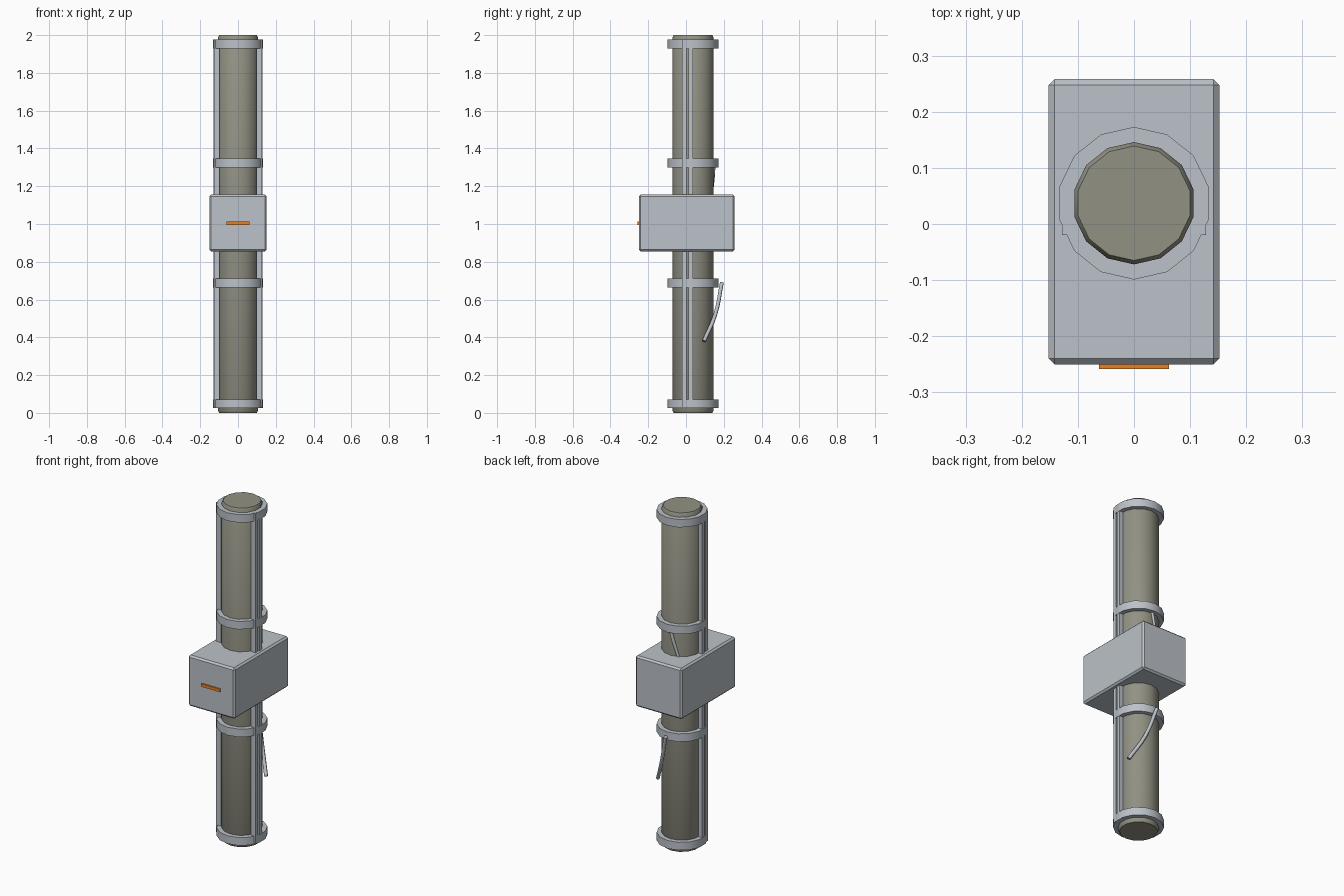
import bpy, bmesh, math
from mathutils import Vector

if "Cube" in bpy.data.objects:
    bpy.data.objects.remove(bpy.data.objects["Cube"], do_unlink=True)

AXIS_Y = 0.037   # centre line of the tube
SIDES = 14


def material(name, rgb):
    m = bpy.data.materials.new(name)
    m.use_nodes = True
    m.diffuse_color = (*rgb, 1)
    m.node_tree.nodes["Principled BSDF"].inputs["Base Color"].default_value = (*rgb, 1)
    return m


GREY = material("pale grey metal", (0.50, 0.54, 0.58))
OLIVE = material("olive grey", (0.29, 0.285, 0.23))
ORANGE = material("orange light", (0.80, 0.22, 0.02))


def smooth(obj):
    bpy.ops.object.select_all(action="DESELECT")
    obj.select_set(True)
    bpy.context.view_layer.objects.active = obj
    bpy.ops.object.shade_smooth_by_angle(angle=math.radians(30))


def add_object(name, bm, mat):
    bmesh.ops.recalc_face_normals(bm, faces=bm.faces)
    mesh = bpy.data.meshes.new(name)
    bm.to_mesh(mesh)
    bm.free()
    mesh.materials.append(mat)
    obj = bpy.data.objects.new(name, mesh)
    bpy.context.collection.objects.link(obj)
    return obj


def box(name, low, high, mat, bevel=0):
    bm = bmesh.new()
    bmesh.ops.create_cube(bm, size=1)
    low, high = Vector(low), Vector(high)
    for v in bm.verts:
        v.co = (low + high) / 2 + v.co * (high - low)
    if bevel:
        bmesh.ops.bevel(bm, geom=bm.edges[:], offset=bevel, segments=1, affect="EDGES")
    return add_object(name, bm, mat)


def lathe(name, profile, mat, closed=False):
    """Turn (radius, height) points around the tube axis."""
    bm = bmesh.new()
    loops = []
    for r, z in profile:
        angles = [2 * math.pi * i / SIDES for i in range(SIDES)]
        loops.append([bm.verts.new((r * math.sin(a), AXIS_Y + r * math.cos(a), z))
                      for a in angles])
    pairs = list(zip(loops, loops[1:]))
    if closed:
        pairs.append((loops[-1], loops[0]))
    else:
        bm.faces.new(loops[0])
        bm.faces.new(loops[-1])
    for a, b in pairs:
        for i in range(SIDES):
            j = (i + 1) % SIDES
            bm.faces.new((a[i], a[j], b[j], b[i]))
    obj = add_object(name, bm, mat)
    smooth(obj)


def wire(name, points, radius, mat):
    curve = bpy.data.curves.new(name, "CURVE")
    curve.dimensions = "3D"
    curve.bevel_depth = radius
    curve.bevel_resolution = 1
    curve.use_fill_caps = True
    curve.resolution_u = 4
    spline = curve.splines.new("BEZIER")
    spline.bezier_points.add(len(points) - 1)
    for bp, p in zip(spline.bezier_points, points):
        bp.co = p
        bp.handle_left_type = bp.handle_right_type = "AUTO"
    curve.materials.append(mat)
    obj = bpy.data.objects.new(name, curve)
    bpy.context.collection.objects.link(obj)


# Long tube with chamfered ends
lathe("tube", [(0.102, 0), (0.109, 0.012), (0.109, 1.988), (0.102, 2)], OLIVE)

# Clamp rings
for name, z in (("bottom_ring", 0.025), ("lower_ring", 0.665),
                ("upper_ring", 1.30), ("top_ring", 1.93)):
    lathe(name, [(0.106, z), (0.136, z), (0.136, z + 0.047), (0.106, z + 0.047)],
          GREY, closed=True)

# Paired rails along both sides
for side, s in (("left", 1), ("right", -1)):
    for part, y0, y1, outer in (("front", -0.02, 0.003, 0.128), ("back", 0.013, 0.037, 0.131)):
        xs = sorted((s * 0.098, s * outer))
        box(f"{side}_{part}_rail", (xs[0], y0, 0.03), (xs[1], y1, 1.975), GREY)

# Middle housing with its front light
box("housing", (-0.152, -0.25, 0.855), (0.152, 0.258, 1.155), GREY, bevel=0.01)
box("front_light", (-0.062, -0.258, 0.996), (0.062, -0.249, 1.014), ORANGE)

# Loose cable at the back
wire("lower_cable", [(0, 0.19, 0.69), (0.05, 0.155, 0.52), (0.117, 0.095, 0.38)], 0.011, GREY)
wire("upper_cable", [(0, 0.148, 1.32), (-0.02, 0.143, 1.24), (-0.045, 0.132, 1.15)], 0.009, GREY)
